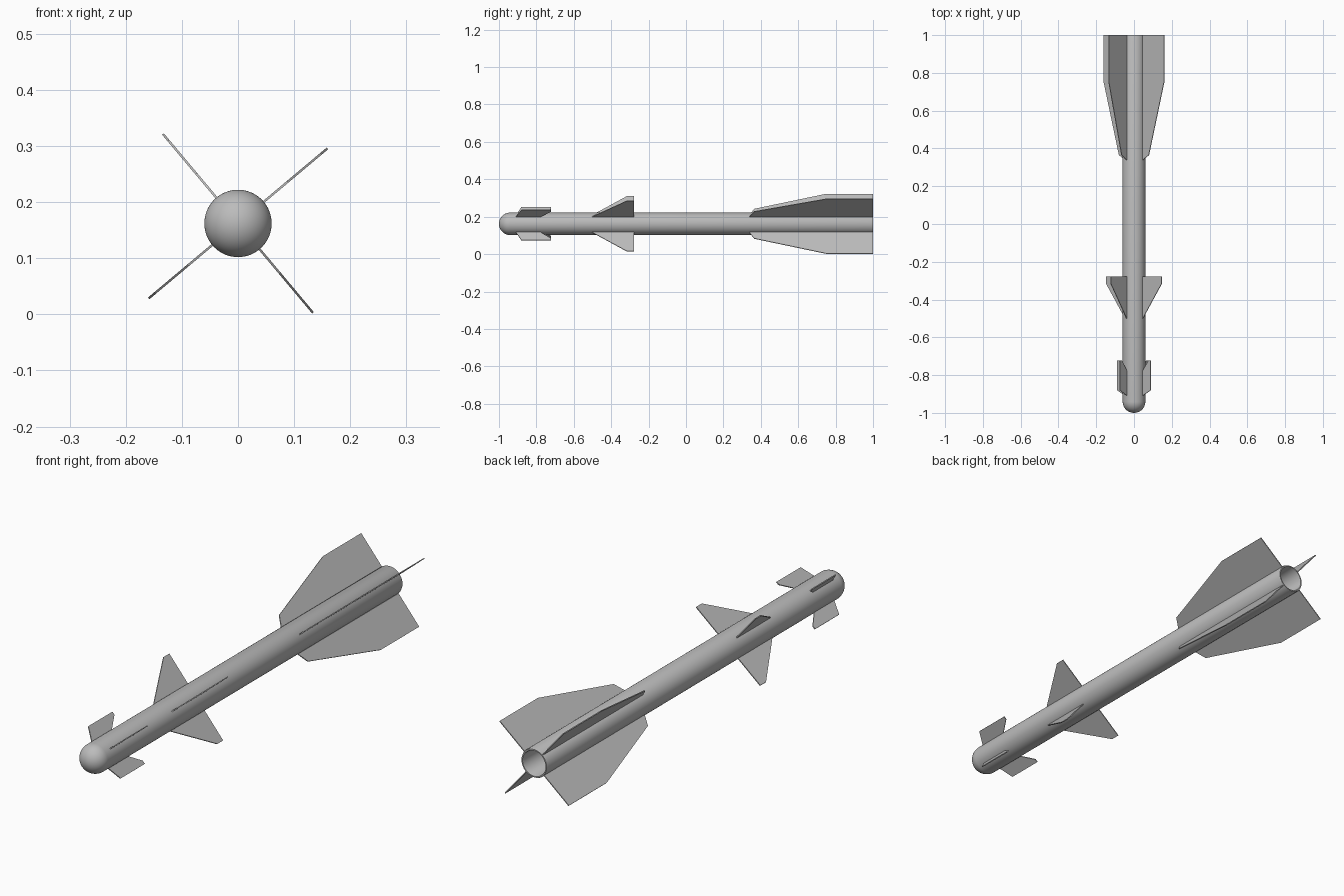
import bpy, bmesh, math
from mathutils import Vector

if "Cube" in bpy.data.objects:
    bpy.data.objects.remove(bpy.data.objects["Cube"])

CZ = 0.162      # height of the body axis
R = 0.06        # body radius
SEG = 64

grey = bpy.data.materials.new("plain grey")
grey.diffuse_color = (0.5, 0.5, 0.5, 1)
grey.use_nodes = True
grey.node_tree.nodes["Principled BSDF"].inputs["Base Color"].default_value = grey.diffuse_color


def make_object(name, bm, smooth=False):
    bmesh.ops.recalc_face_normals(bm, faces=bm.faces)
    me = bpy.data.meshes.new(name)
    bm.to_mesh(me)
    bm.free()
    me.materials.append(grey)
    ob = bpy.data.objects.new(name, me)
    bpy.context.collection.objects.link(ob)
    if smooth:
        bpy.context.view_layer.objects.active = ob
        ob.select_set(True)
        bpy.ops.object.shade_smooth_by_angle(angle=math.radians(35))
        ob.select_set(False)
    return ob


def lathe(name, profile):
    """Spin (radius, y) points around the body axis."""
    bm = bmesh.new()
    vs = [bm.verts.new((r, y, CZ)) for r, y in profile]
    edges = [bm.edges.new(p) for p in zip(vs, vs[1:])]
    bmesh.ops.spin(bm, geom=vs + edges, cent=(0, 0, CZ), axis=(0, 1, 0),
                   angle=math.tau, steps=SEG, use_duplicate=False)
    bmesh.ops.remove_doubles(bm, verts=bm.verts, dist=1e-5)
    return make_object(name, bm, True)


def fin_set(name, outline, thick=0.004):
    """Four thin plates with a (radius, y) outline, in an X around the body."""
    bm = bmesh.new()
    for k in range(4):
        a = math.radians(40 + 90 * k)
        out = Vector((math.cos(a), 0, math.sin(a)))
        side = Vector((-math.sin(a), 0, math.cos(a))) * thick
        vs = [bm.verts.new(out * r + Vector((0, y, CZ)) - side / 2)
              for r, y in outline]
        face = bm.faces.new(vs)
        ext = bmesh.ops.extrude_face_region(bm, geom=[face], use_keep_orig=True)
        bmesh.ops.translate(bm, vec=side, verts=[
            g for g in ext["geom"] if isinstance(g, bmesh.types.BMVert)])
    return make_object(name, bm)


# Body: round nose, long tube, chamfered rim and open tail
nose = [(R * math.sin(t), -1 + R - R * math.cos(t))
        for t in (math.pi / 2 * i / 16 for i in range(17))]
lathe("body", nose + [(R, 0.995), (0.058, 1.0), (0.053, 1.0),
                      (0.051, 0.995), (0.051, 0.6), (0.0, 0.6)])

# Three sets of fins
fin_set("nose_fins", [(0.054, -0.912), (0.116, -0.88), (0.116, -0.722),
                      (0.102, -0.722), (0.054, -0.785)])
fin_set("middle_fins", [(0.054, -0.51), (0.193, -0.314), (0.193, -0.277),
                        (0.054, -0.277)])
fin_set("tail_fins", [(0.054, 0.335), (0.103, 0.365), (0.208, 0.75),
                      (0.208, 1.0), (0.054, 1.0)])
